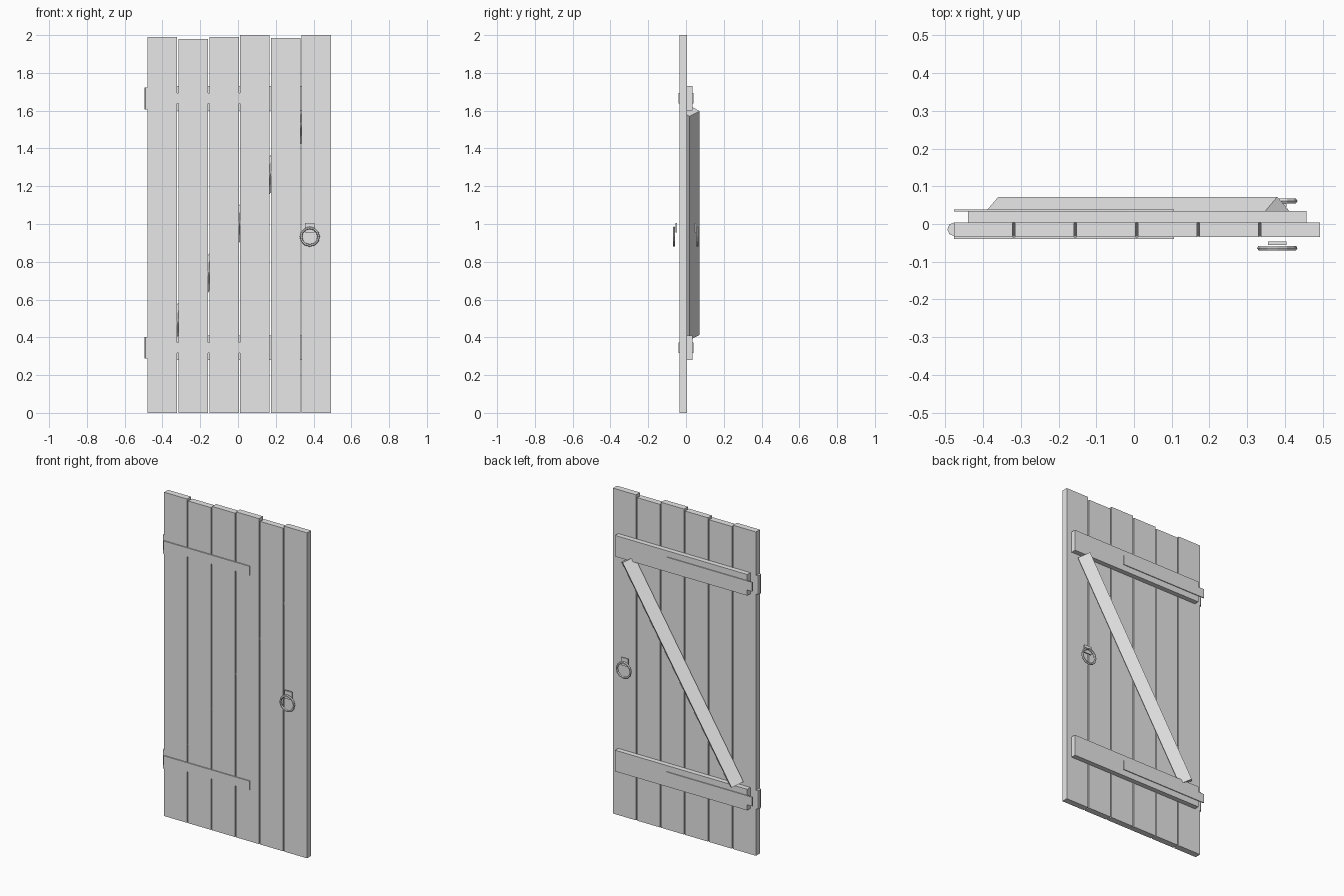
import bpy
import math
from mathutils import Vector, Matrix

if "Cube" in bpy.data.objects:
    bpy.data.objects.remove(bpy.data.objects["Cube"], do_unlink=True)

# One plain grey for the whole door
grey = bpy.data.materials.new("pale_grey")
grey.use_nodes = True
grey.diffuse_color = (0.8, 0.8, 0.8, 1)
bsdf = next(n for n in grey.node_tree.nodes if n.type == 'BSDF_PRINCIPLED')
bsdf.inputs["Base Color"].default_value = grey.diffuse_color


def finish(name):
    obj = bpy.context.object
    obj.name = name
    obj.data.materials.append(grey)
    return obj


def box(name, x, y, z):
    """Box given by its (low, high) range on each axis."""
    bpy.ops.mesh.primitive_cube_add(size=1)
    obj = finish(name)
    spans = (x, y, z)
    size = [hi - lo for lo, hi in spans]
    centre = Vector([(lo + hi) / 2 for lo, hi in spans])
    obj.data.transform(Matrix.Translation(centre) @ Matrix.Diagonal((*size, 1)))
    return obj


# Upright planks with uneven tops and narrow gaps
pitch, gap, left_edge = 0.163, 0.007, -0.478
for i, top in enumerate((1.99, 1.98, 1.99, 2.0, 1.985, 2.0)):
    x = left_edge + i * pitch
    box(f"plank_{i + 1}", (x, x + pitch - gap), (-0.034, 0.004), (0, top))

# Battens, hinge straps on both faces, and hinge barrels
for place, z in (("lower", 0.345), ("upper", 1.665)):
    box(f"{place}_batten", (-0.44, 0.458), (0.004, 0.034), (z - 0.065, z + 0.065))
    for side, y in (("front", -0.04), ("back", 0.033)):
        box(f"{place}_{side}_strap", (-0.477, 0.106), (y, y + 0.006),
            (z - 0.028, z + 0.028))
    bpy.ops.mesh.primitive_cylinder_add(vertices=8, radius=0.018, depth=0.115,
                                        location=(-0.477, -0.014, z))
    finish(f"{place}_hinge_barrel")

# Diagonal brace: square bar turned on its edge
start, end = Vector((-0.36, 0.0195, 0.413)), Vector((0.38, 0.0195, 1.598))
axis = end - start
bpy.ops.mesh.primitive_cylinder_add(vertices=4, radius=0.0525, depth=axis.length)
brace = finish("diagonal_brace")
along = axis.normalized()
depth_dir = Vector((0, 1, 0))
turn = Matrix((depth_dir.cross(along), depth_dir, along)).transposed().to_4x4()
brace.data.transform(Matrix.Translation((start + end) / 2) @ turn)

# Ring handle with its mounting plate on each face
for side, ring_y, plate_y in (("front", -0.064, -0.056), ("back", 0.061, 0.045)):
    bpy.ops.mesh.primitive_torus_add(major_radius=0.0465, minor_radius=0.007,
                                     major_segments=12, minor_segments=6,
                                     location=(0.38, ring_y, 0.933),
                                     rotation=(math.pi / 2, 0, 0))
    finish(f"{side}_ring_handle")
    box(f"{side}_handle_plate", (0.355, 0.405), (plate_y, plate_y + 0.009),
        (0.955, 1.004))
